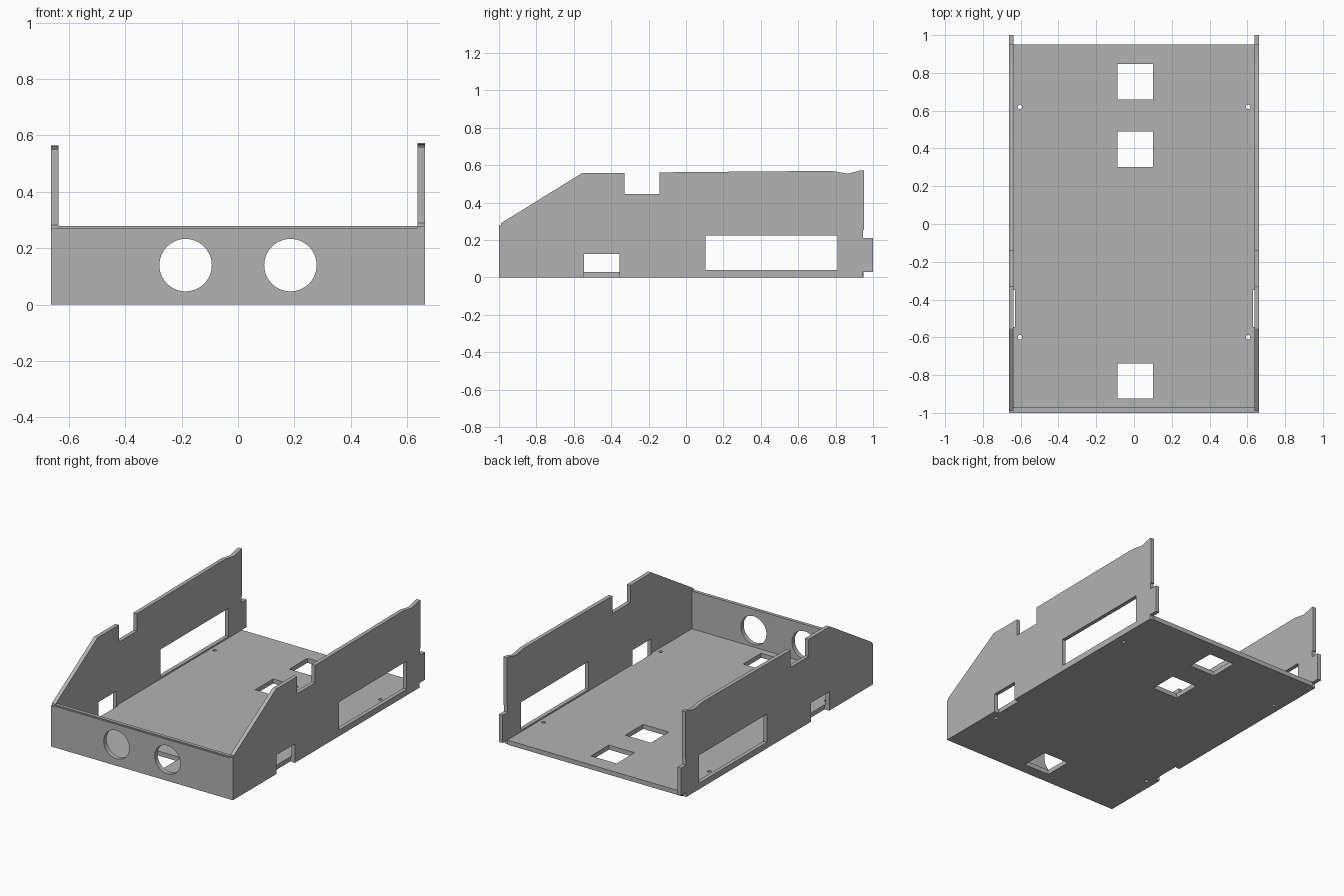
import bpy
from math import cos, sin, pi
from mathutils import Matrix, Vector

cube = bpy.data.objects.get("Cube")
if cube:
    bpy.data.objects.remove(cube, do_unlink=True)

# One plain grey for the whole tray
GREY = (0.45, 0.45, 0.45, 1)
grey = bpy.data.materials.new("plain grey")
grey.use_nodes = True
grey.diffuse_color = GREY
grey.node_tree.nodes["Principled BSDF"].inputs["Base Color"].default_value = GREY

X, Y, Z = Vector((1, 0, 0)), Vector((0, 1, 0)), Vector((0, 0, 1))


def rect(x0, x1, y0, y1):
    return [(x0, y0), (x1, y0), (x1, y1), (x0, y1)]


def circle(x, y, r, n):
    return [(x + r * cos(2 * pi * i / n), y + r * sin(2 * pi * i / n)) for i in range(n)]


def plate(name, outline, holes, u, v, low, high):
    """Flat sheet drawn on axes u and v, from low to high along their normal."""
    curve = bpy.data.curves.new(name, "CURVE")
    curve.dimensions = "2D"
    curve.fill_mode = "BOTH"
    curve.extrude = (high - low) / 2
    for loop in [outline] + holes:
        spline = curve.splines.new("POLY")
        spline.points.add(len(loop) - 1)
        for point, (a, b) in zip(spline.points, loop):
            point.co = (a, b, 0, 1)
        spline.use_cyclic_u = True
        spline.use_smooth = False
    normal = u.cross(v)
    obj = bpy.data.objects.new(name, curve)
    bpy.context.collection.objects.link(obj)
    bpy.ops.object.select_all(action="DESELECT")
    obj.select_set(True)
    bpy.context.view_layer.objects.active = obj
    bpy.ops.object.convert(target="MESH")
    obj = bpy.context.object
    frame = Matrix((u, v, normal)).transposed().to_4x4()
    obj.data.transform(Matrix.Translation(normal * (low + high) / 2) @ frame)
    obj.data.materials.clear()
    obj.data.materials.append(grey)
    bpy.ops.object.shade_smooth_by_angle()
    return obj


# Floor with side notches, three square openings and four screw holes
INNER, OUTER = 0.637, 0.663
half = [(INNER, -0.97), (INNER, -0.545), (0.629, -0.545), (0.629, -0.35),
        (INNER, -0.35), (INNER, 0.95)]
floor_outline = half + [(-x, y) for x, y in reversed(half)]
floor_holes = [rect(-0.087, 0.1, y, y + 0.187) for y in (-0.925, 0.303, 0.66)]
floor_holes += [circle(x, y, 0.012, 16) for x in (-0.604, 0.604) for y in (-0.6, 0.62)]
plate("floor", floor_outline, floor_holes, X, Y, 0, 0.03)

# Side walls: sloped nose, top notch, rear tab, window and open foot notch
window = rect(0.105, 0.81, 0.04, 0.225)
for name, side, drop in (("left_wall", 1, 0), ("right_wall", -1, 0.008)):
    lower = [(-1, 0), (-0.545, 0), (-0.545, 0.125), (-0.355, 0.125), (-0.355, 0),
             (0.943, 0), (0.943, 0.03), (1, 0.03), (1, 0.212), (0.947, 0.212),
             (0.947, 0.255), (0.953, 0.255)]
    top = [(0.953, 0.573), (0.935, 0.573), (0.865, 0.555), (0.78, 0.57), (0.3, 0.566),
           (-0.143, 0.562), (-0.143, 0.447), (-0.33, 0.447), (-0.33, 0.56), (-0.553, 0.56),
           (-0.99, 0.29), (-0.99, 0.278), (-1, 0.278)]
    outline = lower + [(y, z - drop) for y, z in top]
    plate(name, outline, [window], Y, Z, *sorted((side * INNER, side * OUTER)))

# Front panel with two round openings and a thin raised lip
eyes = [circle(x, 0.14, 0.093, 48) for x in (-0.186, 0.186)]
plate("front_panel", rect(-INNER, INNER, 0, 0.272), eyes, X, Z, 0.97, 1)
plate("front_lip", rect(-INNER, INNER, 0.27, 0.279), [], X, Z, 0.97, 0.992)
